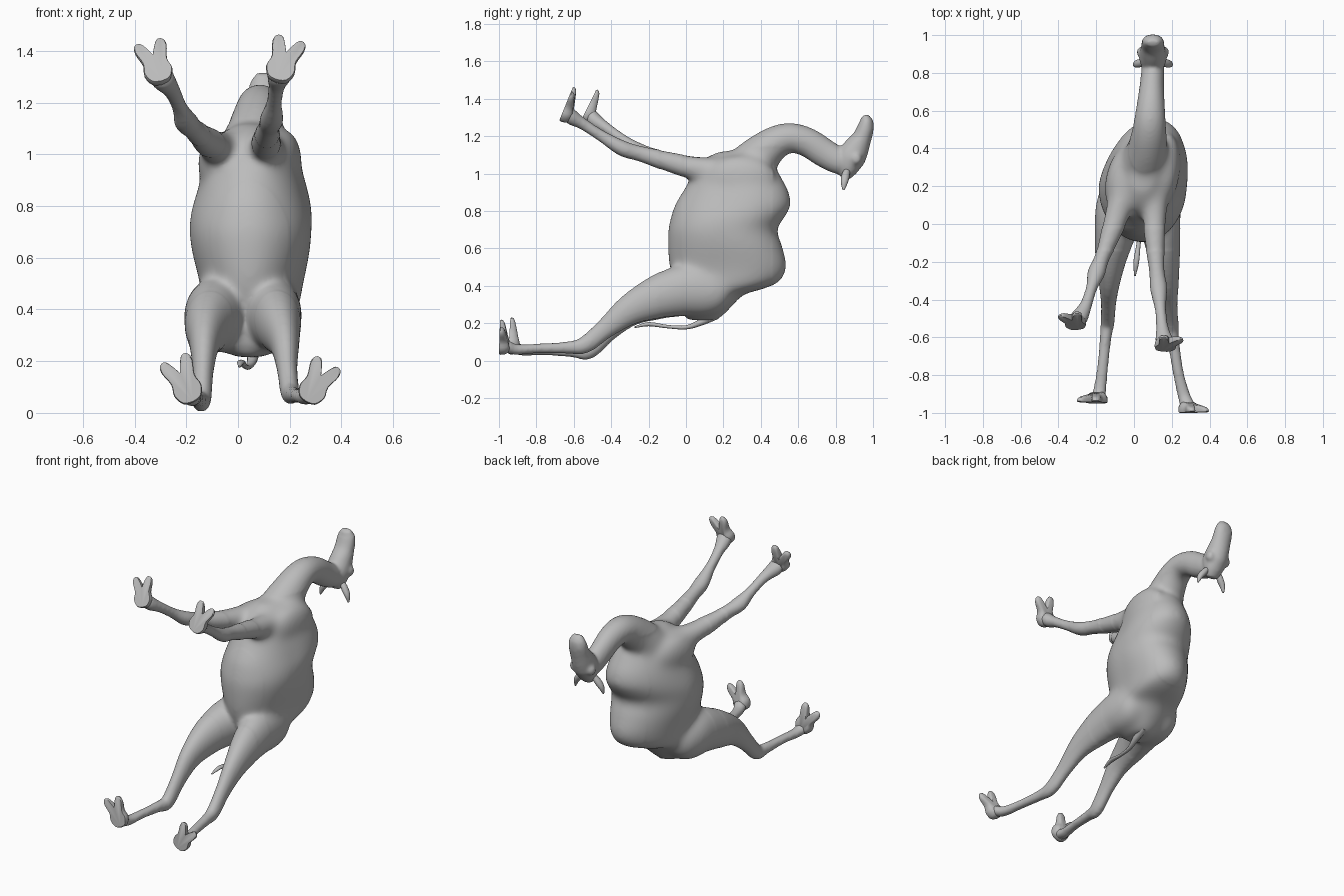
import bpy, bmesh, math
from mathutils import Vector, Matrix

grey = bpy.data.materials.new("plain_grey")
grey.diffuse_color = (0.5, 0.5, 0.5, 1)
X, Z = Vector((1, 0, 0)), Vector((0, 0, 1))


def spline(p, steps=4):
    """Catmull-Rom through tuples of any length."""
    out = []
    for i in range(len(p) - 1):
        a, b, c, d = p[max(i - 1, 0)], p[i], p[i + 1], p[min(i + 2, len(p) - 1)]
        for k in range(steps):
            t = k / steps
            out.append([0.5 * (2 * q + (r - o) * t + (2 * o - 5 * q + 4 * r - s) * t * t
                               + (3 * q - o - 3 * r + s) * t ** 3)
                        for o, q, r, s in zip(a, b, c, d)])
    return out + [list(p[-1])]


def skin_rings(bm, rings):
    m = len(rings[0])
    for r, s in zip(rings, rings[1:]):
        for k in range(m):
            j = (k + 1) % m
            bm.faces.new((r[k], r[j], s[j], s[k]))
    bm.faces.new(rings[0][::-1])
    bm.faces.new(rings[-1])


def loft(bm, pts, sides=24, level=False):
    """Closed tube through (x, y, z, width, depth) points; level keeps sections horizontal."""
    pts = spline(pts)
    rings = []
    for i, p in enumerate(pts):
        t = (Vector(pts[min(i + 1, len(pts) - 1)][:3]) - Vector(pts[max(i - 1, 0)][:3])).normalized()
        if level:
            t = Z
        u = (X - t * X.dot(t)).normalized()
        w = t.cross(u)
        rings.append([bm.verts.new(Vector(p[:3])
                      + u * p[3] * math.cos(2 * math.pi * k / sides)
                      + w * p[4] * math.sin(2 * math.pi * k / sides)) for k in range(sides)])
    skin_rings(bm, rings)


def ball(bm, centre, radii, turn=0):
    m = (Matrix.Translation(centre) @ Matrix.Rotation(math.radians(turn), 4, "Z")
         @ Matrix.Diagonal((*radii, 1)))
    bmesh.ops.create_uvsphere(bm, u_segments=28, v_segments=16, radius=1, matrix=m)


def finish(bm, name, angle=60):
    bmesh.ops.recalc_face_normals(bm, faces=bm.faces)
    me = bpy.data.meshes.new(name)
    bm.to_mesh(me)
    bm.free()
    me.materials.append(grey)
    me.shade_smooth()
    me.set_sharp_from_angle(angle=math.radians(angle))
    ob = bpy.data.objects.new(name, me)
    bpy.context.collection.objects.link(ob)
    return ob


body = bmesh.new()
# Torso with two humps along the back: height, belly y, back y, half width
CX = 0.045
torso = [(.215, .0, .17, .06), (.25, -.02, .21, .11), (.31, -.03, .265, .15), (.355, -.035, .315, .17),
         (.385, -.045, .42, .18), (.42, -.06, .495, .185), (.47, -.08, .53, .19), (.53, -.092, .535, .203),
         (.62, -.097, .512, .225), (.70, -.095, .488, .235), (.77, -.08, .53, .232), (.83, -.06, .56, .217),
         (.90, -.02, .55, .197), (.97, .02, .515, .175), (1.03, .06, .48, .15), (1.08, .1, .44, .11),
         (1.12, .17, .38, .06)]
loft(body, [(CX, (f + b) / 2, z, rx, (b - f) / 2) for z, f, b, rx in torso], 40, True)
for v in body.verts:                       # back drifts sideways
    v.co.x += max(0, v.co.y - .2) * .18
# Groin filler
ball(body, (.025, .04, .43), (.11, .095, .1))
# Shoulder blades
ball(body, (-.075, .24, .965), (.075, .17, .115), -12)
ball(body, (.17, .29, .98), (.075, .19, .12), -5)
# Neck
loft(body, [(.05, .26, .98, .11, .11), (.055, .32, 1.02, .13, .125), (.07, .4, 1.1, .108, .11),
            (.08, .48, 1.165, .092, .09), (.085, .56, 1.19, .082, .08), (.09, .65, 1.167, .072, .078),
            (.095, .74, 1.11, .064, .077), (.1, .82, 1.065, .06, .07), (.1, .87, 1.05, .05, .055)])
# Head, muzzle pointing up
loft(body, [(.1, .848, .975, .035, .025), (.1, .862, 1.02, .06, .055), (.1, .88, 1.08, .073, .077),
            (.1, .91, 1.135, .068, .07), (.1, .94, 1.19, .062, .053), (.1, .957, 1.235, .061, .046),
            (.1, .964, 1.277, .054, .038), (.1, .955, 1.312, .032, .018)])
for s in (-1, 1):
    ball(body, (.1 + s * .06, .91, 1.08), (.026, .03, .035))     # brows
    ball(body, (.1 + s * .028, .985, 1.24), (.018, .015, .025))  # nostril bulges
# Front legs
loft(body, [(-.04, .22, 1.0, .07, .09), (-.08, .08, 1.025, .07, .067), (-.125, -.06, 1.055, .056, .056),
            (-.17, -.18, 1.095, .04, .042), (-.2, -.26, 1.125, .047, .042), (-.225, -.34, 1.18, .03, .031),
            (-.255, -.43, 1.245, .033, .031), (-.29, -.495, 1.29, .048, .042), (-.31, -.51, 1.33, .042, .028)])
loft(body, [(.12, .22, 1.0, .07, .09), (.11, .06, 1.025, .066, .067), (.11, -.08, 1.06, .056, .056),
            (.12, -.24, 1.105, .041, .042), (.13, -.34, 1.135, .046, .042), (.14, -.45, 1.2, .03, .031),
            (.15, -.55, 1.265, .033, .031), (.16, -.615, 1.305, .048, .042), (.17, -.63, 1.345, .042, .028)])
# Hind legs
loft(body, [(-.03, .25, .36, .03, .04), (-.055, .19, .37, .105, .115), (-.08, .1, .375, .122, .142),
            (-.09, .0, .378, .12, .142), (-.118, -.15, .335, .09, .117),
            (-.13, -.3, .265, .058, .083), (-.135, -.42, .155, .04, .055), (-.14, -.52, .053, .037, .046),
            (-.15, -.6, .05, .031, .033), (-.165, -.75, .055, .029, .026), (-.18, -.87, .055, .034, .029),
            (-.19, -.925, .075, .04, .035)])
loft(body, [(.11, .25, .36, .03, .04), (.13, .19, .37, .1, .115), (.135, .1, .375, .112, .142),
            (.138, .0, .378, .11, .142), (.158, -.15, .34, .087, .117),
            (.18, -.3, .272, .058, .083), (.19, -.43, .172, .04, .055), (.2, -.54, .085, .037, .046),
            (.21, -.63, .07, .031, .033), (.235, -.79, .065, .029, .026), (.265, -.91, .06, .034, .029),
            (.285, -.965, .08, .04, .035)])
# Fuse everything into one skin, then melt the joints around the trunk
draft = finish(body, "body_draft")
rm = draft.modifiers.new("fuse", "REMESH")
rm.mode = "VOXEL"
rm.voxel_size = 0.009
dg = bpy.context.evaluated_depsgraph_get()
bm = bmesh.new()
bm.from_mesh(draft.evaluated_get(dg).to_mesh())
bpy.data.objects.remove(draft)
for reach, turns in ((9, 5), (.12, 22), (.0, 25)):
    near = [v for v in bm.verts if -.02 - reach < v.co.y < .46 + reach
            and (v.co.z < 1.14 or reach > 1)]
    for _ in range(turns):
        bmesh.ops.smooth_vert(bm, verts=near, factor=.5, use_axis_x=True, use_axis_y=True, use_axis_z=True)
finish(bm, "body", 180)

# Two-toed feet: flat sole facing the front, thick heel and thin toes
HALF = [(0, -.004), (.032, .004), (.05, .04), (.043, .08), (.057, .13), (.05, .155), (.03, .158),
        (.014, .135), (0, .105)]
SIDE = spline(HALF, 3)
OUTLINE = SIDE + [(-a, b) for a, b in SIDE[-2:0:-1]]


def foot(name, heel, tip):
    heel, v = Vector(heel), Vector(tip) - Vector(heel)
    k = v.length / .158
    v.normalize()
    u = (X - v * X.dot(v)).normalized()
    n = v.cross(u)
    bm = bmesh.new()
    rings = []
    for depth, f in ((0, .95), (.007, 1), (.022, .97), (.034, .85), (.042, .65)):
        rings.append([bm.verts.new(heel + u * a * f * k + v * (.07 + (b - .07) * f) * k
                                   + n * depth * (1.45 - 4.5 * b)) for a, b in OUTLINE])
    skin_rings(bm, rings)
    finish(bm, name, 50)


foot("front_foot_a", (-.295, -.56, 1.285), (-.347, -.485, 1.438))
foot("front_foot_b", (.15, -.675, 1.29), (.205, -.61, 1.45))
foot("hind_foot_a", (-.175, -.95, .045), (-.25, -.94, .21))
foot("hind_foot_b", (.265, -1.0, .045), (.35, -.995, .195))

# Ears
for s, name in ((-1, "ear_a"), (1, "ear_b")):
    bm = bmesh.new()
    loft(bm, [(.1 + s * .04, .862, 1.02, .016, .016), (.1 + s * .068, .852, .985, .02, .022),
              (.1 + s * .09, .846, .95, .016, .018), (.1 + s * .1, .842, .912, .004, .005)], 12)
    finish(bm, name)

# Tail with a small tuft
bm = bmesh.new()
loft(bm, [(.06, .16, .25, .03, .03), (.055, .08, .205, .02, .018), (.04, .0, .178, .013, .011),
          (.025, -.1, .182, .011, .009), (.012, -.2, .195, .015, .011), (.005, -.275, .178, .004, .004)], 12)
finish(bm, "tail")
